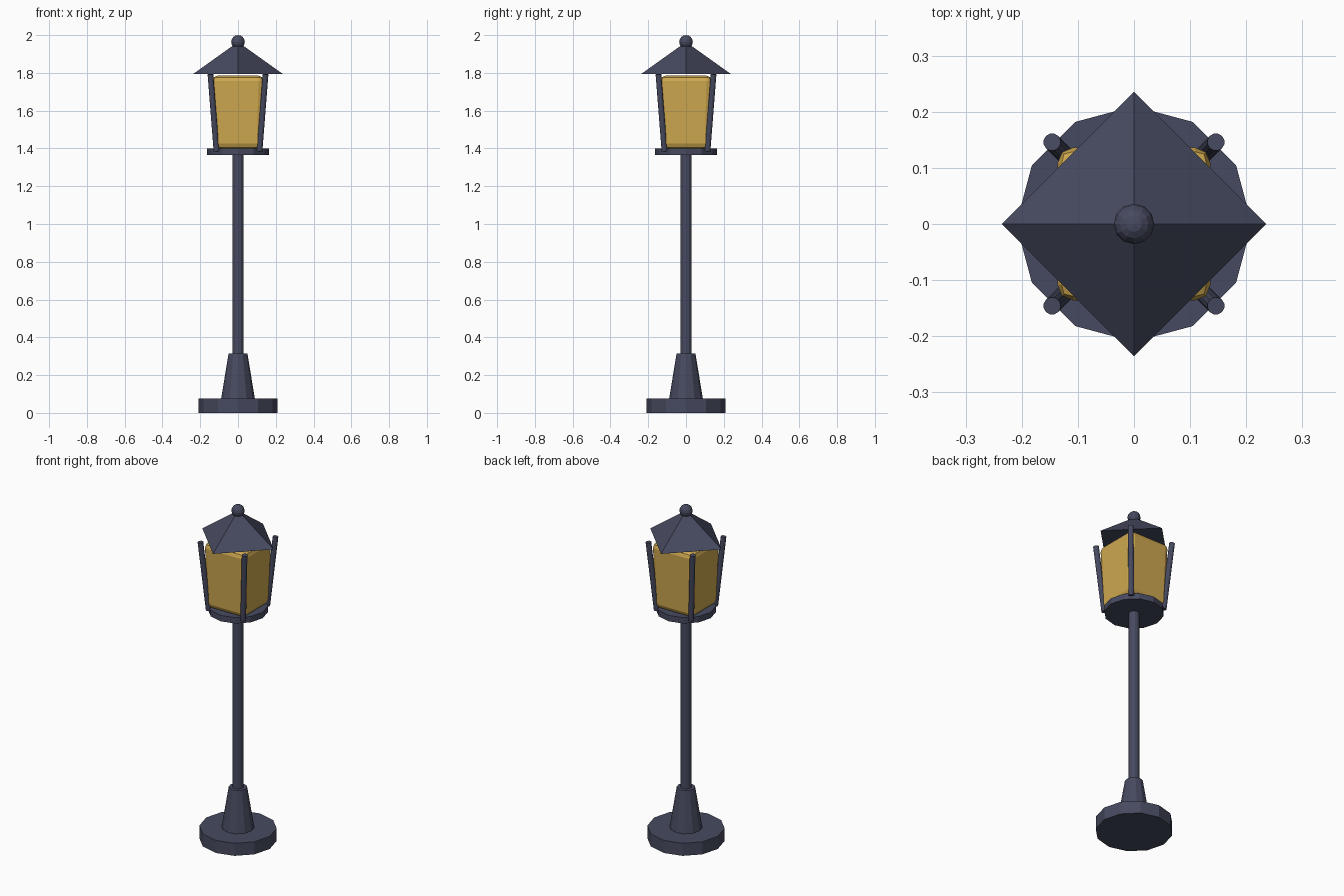
import bpy, bmesh, math
from mathutils import Vector

if "Cube" in bpy.data.objects:
    bpy.data.objects.remove(bpy.data.objects["Cube"])


def material(name, rgb):
    m = bpy.data.materials.new(name)
    m.diffuse_color = (*rgb, 1)
    m.use_nodes = True
    m.node_tree.nodes["Principled BSDF"].inputs["Base Color"].default_value = m.diffuse_color
    return m


IRON = material("dark iron", (0.062, 0.068, 0.115))
GLASS = material("amber glass", (0.62, 0.39, 0.08))


def frustum(name, z0, z1, r0, r1, sides, mat, turn=0):
    """Upright flat-sided cone or cylinder between two heights."""
    bm = bmesh.new()
    rings = []
    for z, r in ((z0, r0), (z1, r1)):
        angles = [turn + 2 * math.pi * i / sides for i in range(sides)]
        rings.append([bm.verts.new((r * math.cos(a), r * math.sin(a), z)) for a in angles])
    low, high = rings
    bm.faces.new(low[::-1])
    bm.faces.new(high)
    for i in range(sides):
        j = (i + 1) % sides
        bm.faces.new((low[i], low[j], high[j], high[i]))
    me = bpy.data.meshes.new(name)
    bm.to_mesh(me)
    bm.free()
    me.materials.append(mat)
    ob = bpy.data.objects.new(name, me)
    bpy.context.collection.objects.link(ob)
    return ob


# Foot, tapered collar, pole and lantern floor
frustum("foot", 0, 0.075, 0.21, 0.21, 12, IRON)
frustum("collar", 0.07, 0.315, 0.09, 0.05, 12, IRON)
frustum("pole", 0.30, 1.37, 0.03, 0.03, 12, IRON)
frustum("lantern_floor", 1.365, 1.40, 0.163, 0.163, 12, IRON)

# Glass: slightly flared square block with rounded edges
glass = frustum("glass", 1.398, 1.785, 0.127 * math.sqrt(2), 0.137 * math.sqrt(2), 4, GLASS, math.pi / 4)
bevel = glass.modifiers.new("rounded edges", "BEVEL")
bevel.width = 0.028
bevel.segments = 2

# Four leaning corner bars
for i in range(4):
    ang = math.pi / 4 + i * math.pi / 2
    out = Vector((math.cos(ang), math.sin(ang), 0)) * math.sqrt(2)
    low, high = out * 0.114 + Vector((0, 0, 1.385)), out * 0.146 + Vector((0, 0, 1.793))
    d = high - low
    bar = frustum(f"corner_bar_{i + 1}", -d.length / 2, d.length / 2, 0.0155, 0.0155, 12, IRON)
    bar.location = (low + high) / 2
    bar.rotation_euler = d.to_track_quat("Z", "Y").to_euler()

# Pyramid roof, corners pointing along the axes
frustum("roof", 1.795, 1.958, 0.236, 0.008, 4, IRON)

# Ball finial
bpy.ops.mesh.primitive_uv_sphere_add(segments=12, ring_count=8, radius=0.036, location=(0, 0, 1.964))
ball = bpy.context.object
ball.name = "finial"
ball.data.materials.append(IRON)
